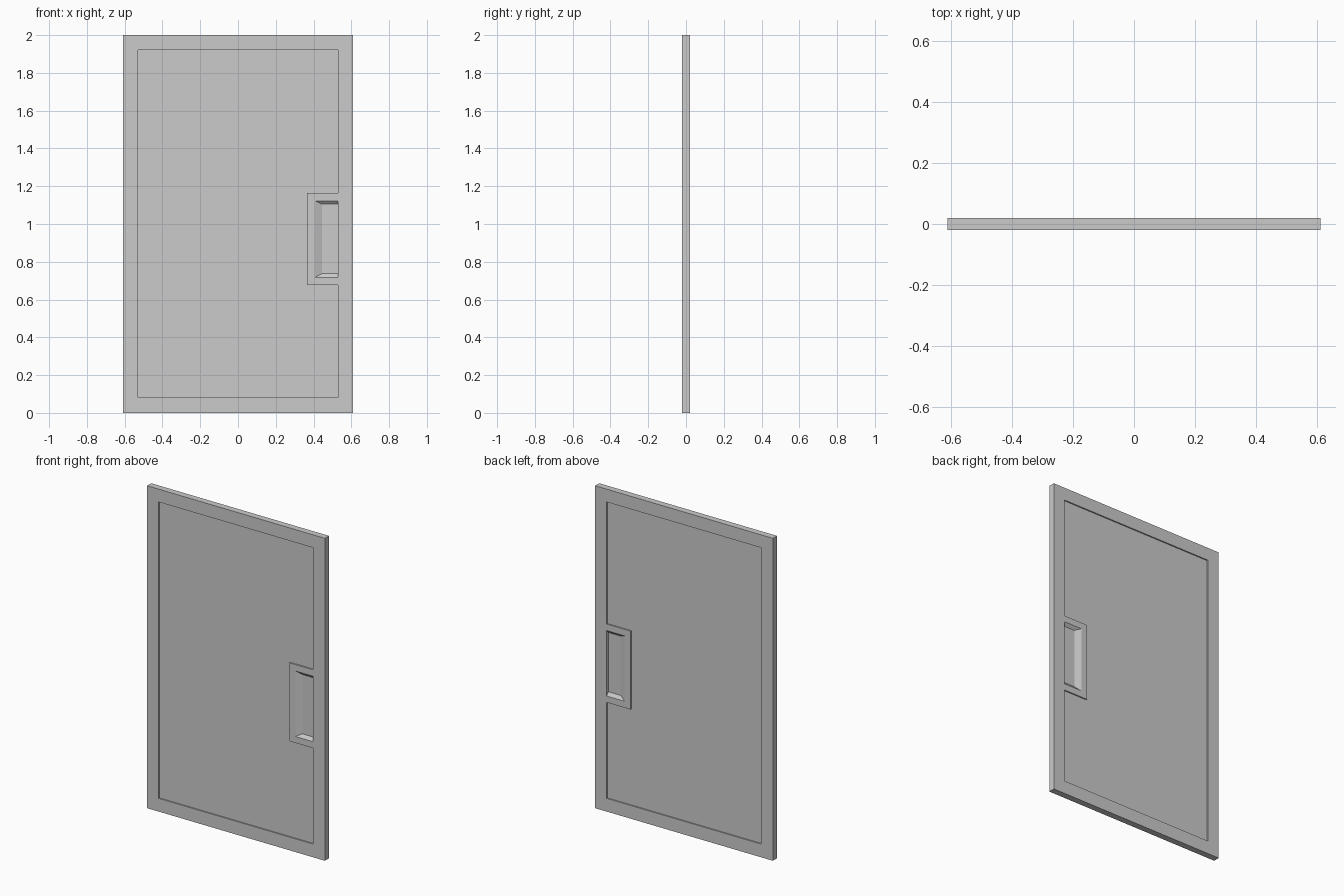
import bpy, bmesh

if "Cube" in bpy.data.objects:
    bpy.data.objects.remove(bpy.data.objects["Cube"])

W, H, T = 0.61, 2.0, 0.02          # half width, height, half thickness
PANEL_DEPTH, POCKET_DEPTH = 0.008, 0.016


def loft(name, ring_a, y_a, ring_b, y_b):
    """Closed solid between two matching (x, z) outlines at two y depths."""
    bm = bmesh.new()
    a = [bm.verts.new((x, y_a, z)) for x, z in ring_a]
    b = [bm.verts.new((x, y_b, z)) for x, z in ring_b]
    bm.faces.new(a)
    bm.faces.new(b[::-1])
    n = len(a)
    for i in range(n):
        j = (i + 1) % n
        bm.faces.new((a[j], a[i], b[i], b[j]))
    bmesh.ops.recalc_face_normals(bm, faces=bm.faces)
    mesh = bpy.data.meshes.new(name)
    bm.to_mesh(mesh)
    bm.free()
    obj = bpy.data.objects.new(name, mesh)
    bpy.context.collection.objects.link(obj)
    return obj


def rect(x0, x1, z0, z1):
    return [(x0, z0), (x1, z0), (x1, z1), (x0, z1)]


def cut(target, cutter):
    """Subtract the cutter, apply, and remove it."""
    mod = target.modifiers.new("cut", 'BOOLEAN')
    mod.operation = 'DIFFERENCE'
    mod.solver = 'EXACT'
    mod.object = cutter
    cutter.hide_render = True
    bpy.context.view_layer.objects.active = target
    bpy.ops.object.modifier_apply(modifier=mod.name)
    bpy.data.objects.remove(cutter)


# Door slab
slab = rect(-W, W, 0, H)
door = loft("door", slab, -T, slab, T)

# Panel outline, stepping around the raised handle surround
panel = [(-0.53, 0.082), (0.53, 0.082), (0.53, 0.677), (0.366, 0.677),
         (0.366, 1.163), (0.53, 1.163), (0.53, 1.92), (-0.53, 1.92)]

# Handle pocket: three sloped sides and one straight side by the frame
mouth = (0.407, 0.53, 0.717, 1.123)
floor = (0.445, 0.53, 0.737, 1.105)
# Continue the taper one pocket depth beyond the door face
beyond = [2 * m - f for m, f in zip(mouth, floor)]

# Same recesses on the front and the back
for side in (-1, 1):
    cut(door, loft("panel_cutter", panel, side * (T + 0.02),
                   panel, side * (T - PANEL_DEPTH)))
    cut(door, loft("pocket_cutter", rect(*beyond), side * (T + POCKET_DEPTH),
                   rect(*floor), side * (T - POCKET_DEPTH)))
